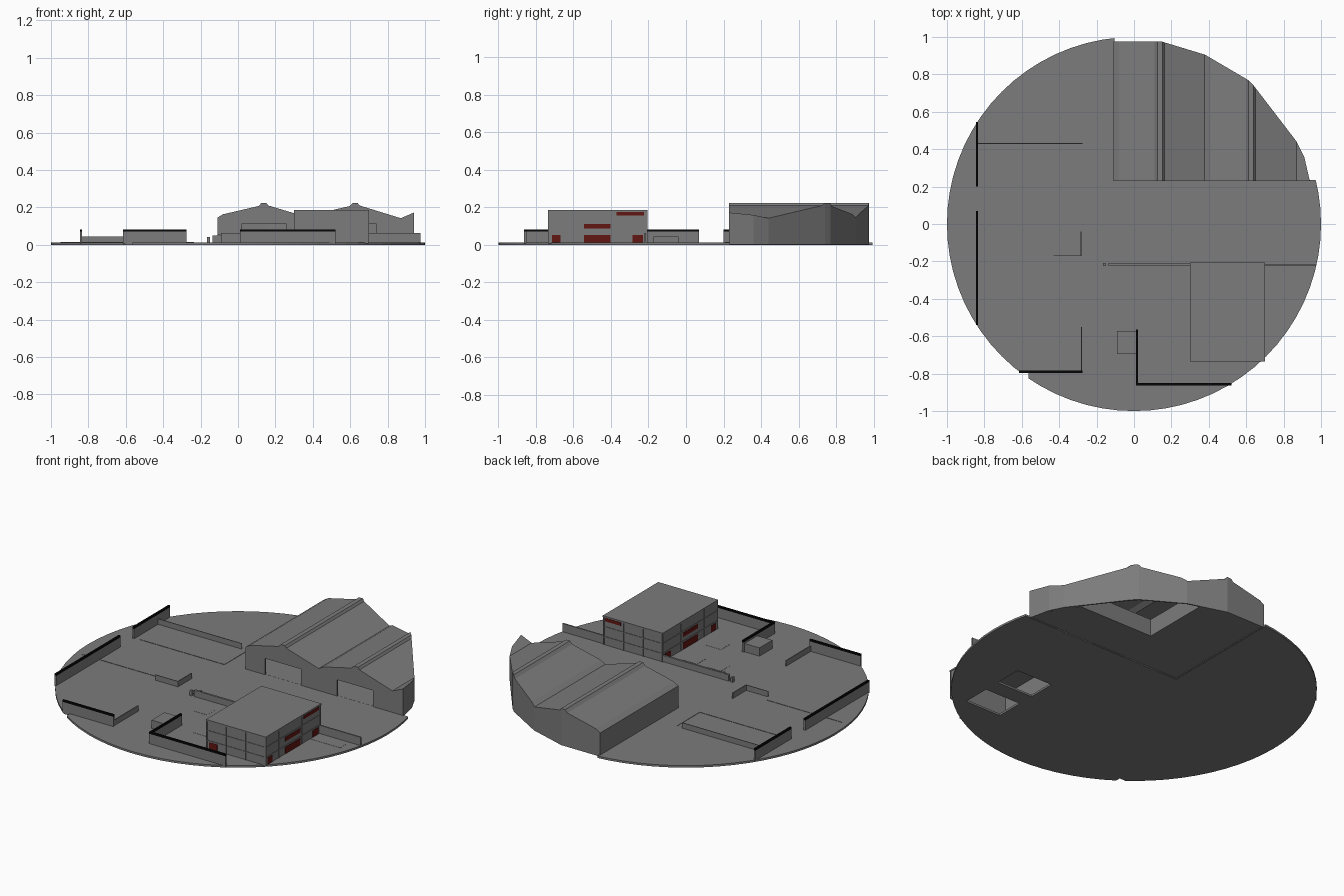
import bpy, bmesh

if "Cube" in bpy.data.objects:
    bpy.data.objects.remove(bpy.data.objects["Cube"])

G = 0.012  # top of the ground slab


def material(name, rgb):
    m = bpy.data.materials.new(name)
    m.diffuse_color = (*rgb, 1)
    m.use_nodes = True
    m.node_tree.nodes["Principled BSDF"].inputs["Base Color"].default_value = m.diffuse_color
    return m


BLACK = material("black", (0.002, 0.002, 0.002, )[:3])
RED = material("dark_red", (0.12, 0.008, 0.006))
GREY = material("dark_grey", (0.2, 0.2, 0.2))


def finish(name, bm, mat=GREY):
    bmesh.ops.recalc_face_normals(bm, faces=bm.faces)
    me = bpy.data.meshes.new(name)
    bm.to_mesh(me)
    bm.free()
    ob = bpy.data.objects.new(name, me)
    bpy.context.collection.objects.link(ob)
    me.materials.append(mat)
    return ob


def box(name, x, y, z, mat=GREY):
    bm = bmesh.new()
    bmesh.ops.create_cube(bm, size=1)
    for v in bm.verts:
        for i, (a, b) in enumerate((x, y, z)):
            v.co[i] = (a + b) / 2 + v.co[i] * (b - a)
    return finish(name, bm, mat)


def prism(name, pts, axis, lo, hi):
    """Extrude a 2D outline along y (x,z points) or z (x,y points)."""
    bm = bmesh.new()
    place = (lambda p: (p[0], lo, p[1])) if axis == "y" else (lambda p: (p[0], p[1], lo))
    f = bm.faces.new([bm.verts.new(place(p)) for p in pts])
    ext = bmesh.ops.extrude_face_region(bm, geom=[f])["geom"]
    d = (0, hi - lo, 0) if axis == "y" else (0, 0, hi - lo)
    bmesh.ops.translate(bm, vec=d, verts=[v for v in ext if isinstance(v, bmesh.types.BMVert)])
    return finish(name, bm)


def boolean(ob, cutter, op="DIFFERENCE"):
    m = ob.modifiers.new("cut", "BOOLEAN")
    m.operation, m.object, m.solver = op, cutter, "EXACT"
    bpy.context.view_layer.objects.active = ob
    bpy.ops.object.modifier_apply(modifier=m.name)
    bpy.data.objects.remove(cutter)


# Round ground slab, cut away under the hangar, below the terminal and at one corner
bm = bmesh.new()
bmesh.ops.create_cone(bm, cap_ends=True, segments=72, radius1=1, radius2=1, depth=G)
bmesh.ops.translate(bm, vec=(0, 0, G / 2), verts=bm.verts)
ground = finish("ground", bm)
boolean(ground, box("cutter", (-0.105, 1.2), (0.235, 1.2), (-1, 1)))
boolean(ground, box("cutter", (-1, -0.565), (-1, -0.795), (-1, 1)))
for y in ((-0.69, -0.52), (-0.42, -0.25)):
    boolean(ground, box("cutter", (0.38, 0.62), y, (-1, 1)))

# Hangar: twin-ridged roof profile trimmed to the rounded plot, then hollowed
bay = [(0, 0.145), (0.03, 0.163), (0.22, 0.207), (0.235, 0.223), (0.262, 0.223), (0.272, 0.21)]
roof = [(-0.11 + k * 0.488 + x, z) for k in (0, 1) for x, z in bay]
roof += [(0.87, 0.142), (0.94, 0.172), (1.1, 0.24)]
roof.insert(0, (-0.2, 0.10))
plot = [(-0.11, 0.23), (0.94, 0.23), (0.91, 0.36), (0.87, 0.44), (0.64, 0.74),
        (0.61, 0.77), (0.38, 0.905), (0.15, 0.975), (-0.11, 0.975)]


def hangar_solid(name, k, drop, base):
    pts = [(0.35 + (x - 0.35) * k, 0.6 + (y - 0.6) * k) for x, y in plot]
    ob = prism(name, pts, "z", base, 0.5)
    cap = [(1.1, -0.5), (-0.2, -0.5)] + [(x, z - drop) for x, z in roof]
    boolean(ob, prism("cutter", cap, "y", 0, 1.2), "INTERSECT")
    return ob


hangar = hangar_solid("hangar", 1, 0, 0.002)
boolean(hangar, hangar_solid("cutter", 0.975, 0.008, -0.2))
for x in ((0.02, 0.26), (0.5, 0.74)):
    boolean(hangar, box("cutter", x, (0.1, 0.3), (-0.1, 0.11)))

# Hangar floor (L-shaped) and the partitions behind the two bays
prism("hangar_floor", [(-0.1, 0.236), (0.93, 0.236), (0.87, 0.42), (0.8, 0.5),
                       (0.3, 0.5), (0.3, 0.92), (0.15, 0.965), (-0.1, 0.965)], "z", 0.006, G)
box("partition_back", (0.3, 0.8), (0.495, 0.5), (0.006, 0.11))
box("partition_side", (0.295, 0.3), (0.5, 0.92), (0.006, 0.11))

# Terminal block: hollow shell, floor bands, posts and roof slab
X0, X1, Y0, Y1 = 0.303, 0.697, -0.732, -0.208
terminal = box("terminal", (X0, X1), (Y0, Y1), (0.006, 0.18))
boolean(terminal, box("cutter", (X0 + .01, X1 - .01), (Y0 + .01, Y1 - .01), (-0.1, 0.172)))
box("terminal_roof", (0.3, 0.7), (-0.735, -0.205), (0.177, 0.186))
e = 0.003
for z in (0.058, 0.118):
    for a, b in ((X0 - e, X0), (X1, X1 + e)):
        box("floor_band_side", (a, b), (Y0, Y1), (z, z + 0.005))
    for a, b in ((Y0 - e, Y0), (Y1, Y1 + e)):
        box("floor_band_end", (X0, X1), (a, b), (z, z + 0.005))
for y in (Y0, -0.61, -0.388, Y1 - 0.006):
    for x in (X0 - e, X1):
        box("side_post", (x, x + e), (y, y + 0.006), (G, 0.178))
for x in (X0, 0.43, 0.56, X1 - 0.006):
    for y in (Y0 - e, Y1):
        box("end_post", (x, x + 0.006), (y, y + e), (G, 0.178))

# Red doors and windows on both long sides and both ends
panels = [(-0.715, -0.67, G, 0.052), (-0.545, -0.402, G, 0.052),
          (-0.545, -0.402, 0.087, 0.112), (-0.285, -0.23, G, 0.052)]
for a, b, z0, z1 in panels:
    for x in (X0 - 0.002, X1):
        box("red_panel", (x, x + 0.002), (a, b), (z0, z1), RED)
box("red_window", (X1, X1 + 0.002), (-0.37, -0.225), (0.155, 0.175), RED)
box("red_window_back", (0.58, 0.685), (Y1, Y1 + 0.002), (0.155, 0.175), RED)
box("red_door_front", (0.32, 0.375), (Y0 - 0.002, Y0), (G, 0.052), RED)

# High perimeter walls with black copings
T = 0.006
walls = [((-0.84 - T, -0.84 + T), (-0.54, 0.07)), ((-0.84 - T, -0.84 + T), (0.2, 0.545)),
         ((-0.615, -0.275), (-0.79 - T, -0.79 + T)), ((0.01, 0.022), (-0.855, -0.565)),
         ((0.01, 0.52), (-0.863, -0.851))]
for x, y in walls:
    box("perimeter_wall", x, y, (0.006, 0.071))
    box("wall_coping", x, y, (0.071, 0.082), BLACK)

# Low grey walls: (x range, y range, top)
low = [((-0.125, 0.303), (-0.223, -0.211), 0.05), ((0.697, 0.975), (-0.222, -0.214), 0.062),
       ((-0.835, -0.275), (0.429, 0.433), 0.045), ((-0.284, -0.278), (-0.785, -0.55), 0.045),
       ((-0.43, -0.28), (-0.172, -0.168), 0.045), ((-0.285, -0.28), (-0.168, -0.04), 0.045)]
for x, y, top in low:
    box("low_wall", x, y, (0.006, top))

# Shed, gate posts, paving slabs and kerbs
box("shed", (-0.09, 0.01), (-0.695, -0.572), (G, 0.062))
for x, top in ((-0.158, 0.042), (-0.13, 0.05), (-0.1, 0.055)):
    box("gate_post", (x - 0.007, x + 0.007), (-0.225, -0.209), (G, top))
for x, y in (((-0.03, 0.06), (-0.38, -0.29)), ((0.13, 0.23), (-0.38, -0.29)),
             ((0.13, 0.23), (-0.61, -0.52)), ((0.7, 0.9), (-0.31, -0.26))):
    box("paving_slab", x, y, (0.008, G + 0.001))
for x, y in (((-0.95, -0.45), (-0.132, -0.128)), ((-0.8, -0.24), (0.208, 0.212)),
             ((-0.24, -0.236), (0.21, 0.43))):
    box("kerb", x, y, (0.008, G + 0.002))
